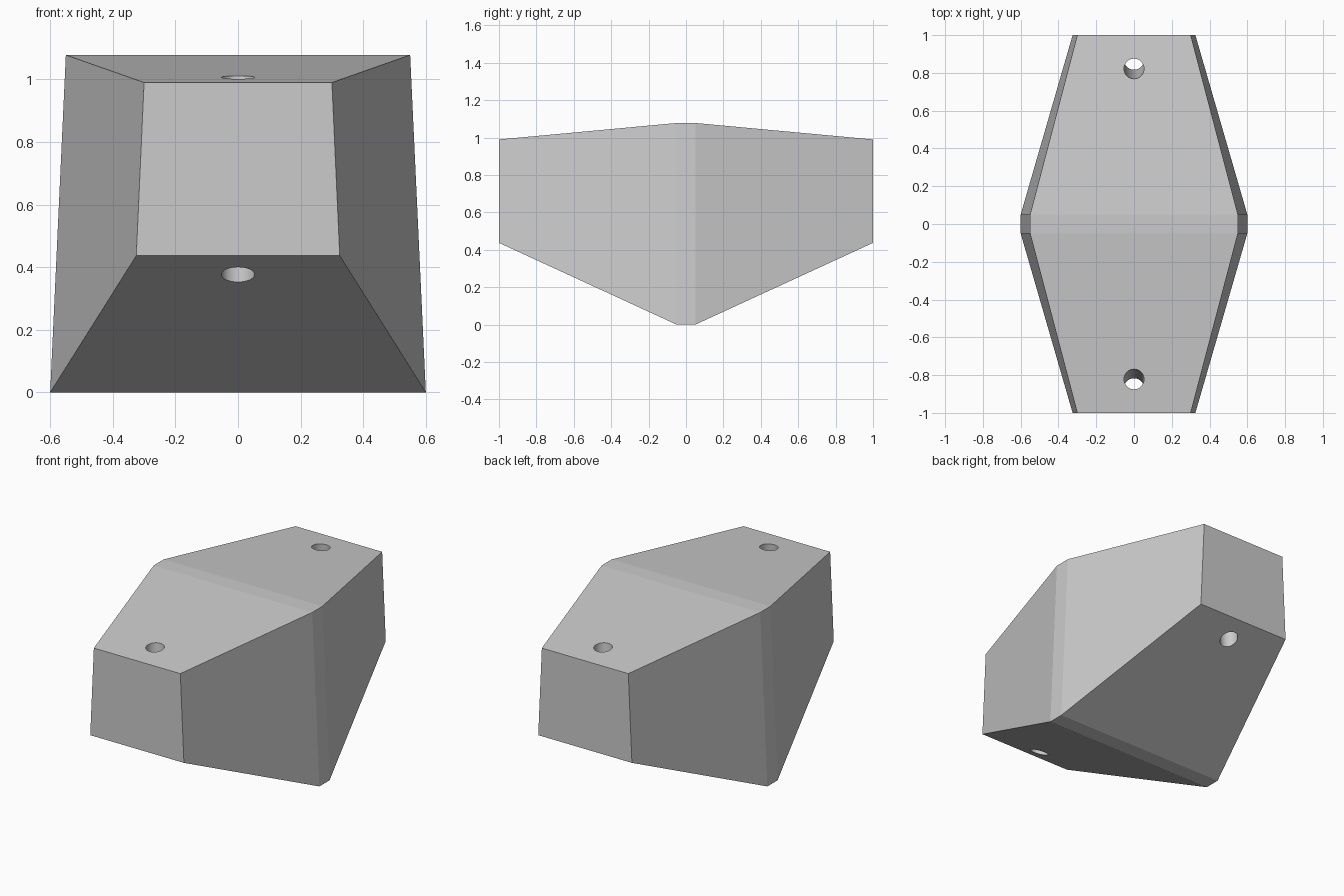
import bpy
import bmesh
from mathutils import Vector

cube = bpy.data.objects.get("Cube")
if cube:
    bpy.data.objects.remove(cube, do_unlink=True)

grey = bpy.data.materials.new("plain grey")
grey.use_nodes = True
colour = (0.6, 0.6, 0.6, 1)
grey.diffuse_color = colour
grey.node_tree.nodes["Principled BSDF"].inputs["Base Color"].default_value = colour


def add_object(name, bm):
    bmesh.ops.recalc_face_normals(bm, faces=bm.faces[:])
    mesh = bpy.data.meshes.new(name)
    bm.to_mesh(mesh)
    bm.free()
    mesh.materials.append(grey)
    obj = bpy.data.objects.new(name, mesh)
    bpy.context.collection.objects.link(obj)
    return obj


# Tapered block: trapezoid sections joined from front to back
# Each section is y, bottom half width, bottom z, top half width, top z
end = (0.325, 0.437, 0.30, 0.99)
middle = (0.60, 0.0, 0.55, 1.078)
sections = [(-1, end), (-0.05, middle), (0.05, middle), (1, end)]

bm = bmesh.new()
rings = []
for y, (low_w, low_z, top_w, top_z) in sections:
    corners = [(-low_w, low_z), (low_w, low_z), (top_w, top_z), (-top_w, top_z)]
    rings.append([bm.verts.new((x, y, z)) for x, z in corners])
for a, b in zip(rings, rings[1:]):
    for i in range(4):
        j = (i + 1) % 4
        bm.faces.new((a[i], a[j], b[j], b[i]))
bm.faces.new(rings[0])
bm.faces.new(rings[-1])
block = add_object("tapered_block", bm)

# Slanted bolt holes near both ends, smooth inside
for side, name in ((-1, "front_hole_cutter"), (1, "back_hole_cutter")):
    top = Vector((0, side * 0.822, 1.006))
    bottom = Vector((0, side * 0.868, 0.379))
    axis = top - bottom
    bm = bmesh.new()
    bmesh.ops.create_cone(bm, cap_ends=True, segments=32, radius1=0.053,
                          radius2=0.053, depth=axis.length * 1.6)
    for face in bm.faces:
        face.smooth = len(face.verts) == 4
    turn = Vector((0, 0, 1)).rotation_difference(axis).to_matrix()
    bmesh.ops.rotate(bm, verts=bm.verts[:], matrix=turn)
    bmesh.ops.translate(bm, verts=bm.verts[:], vec=(top + bottom) / 2)
    cutter = add_object(name, bm)
    cutter.hide_render = True

    hole = block.modifiers.new("bolt hole", "BOOLEAN")
    hole.operation = "DIFFERENCE"
    hole.solver = "EXACT"
    hole.object = cutter
    bpy.context.view_layer.objects.active = block
    bpy.ops.object.modifier_apply(modifier=hole.name)
    bpy.data.objects.remove(cutter, do_unlink=True)
